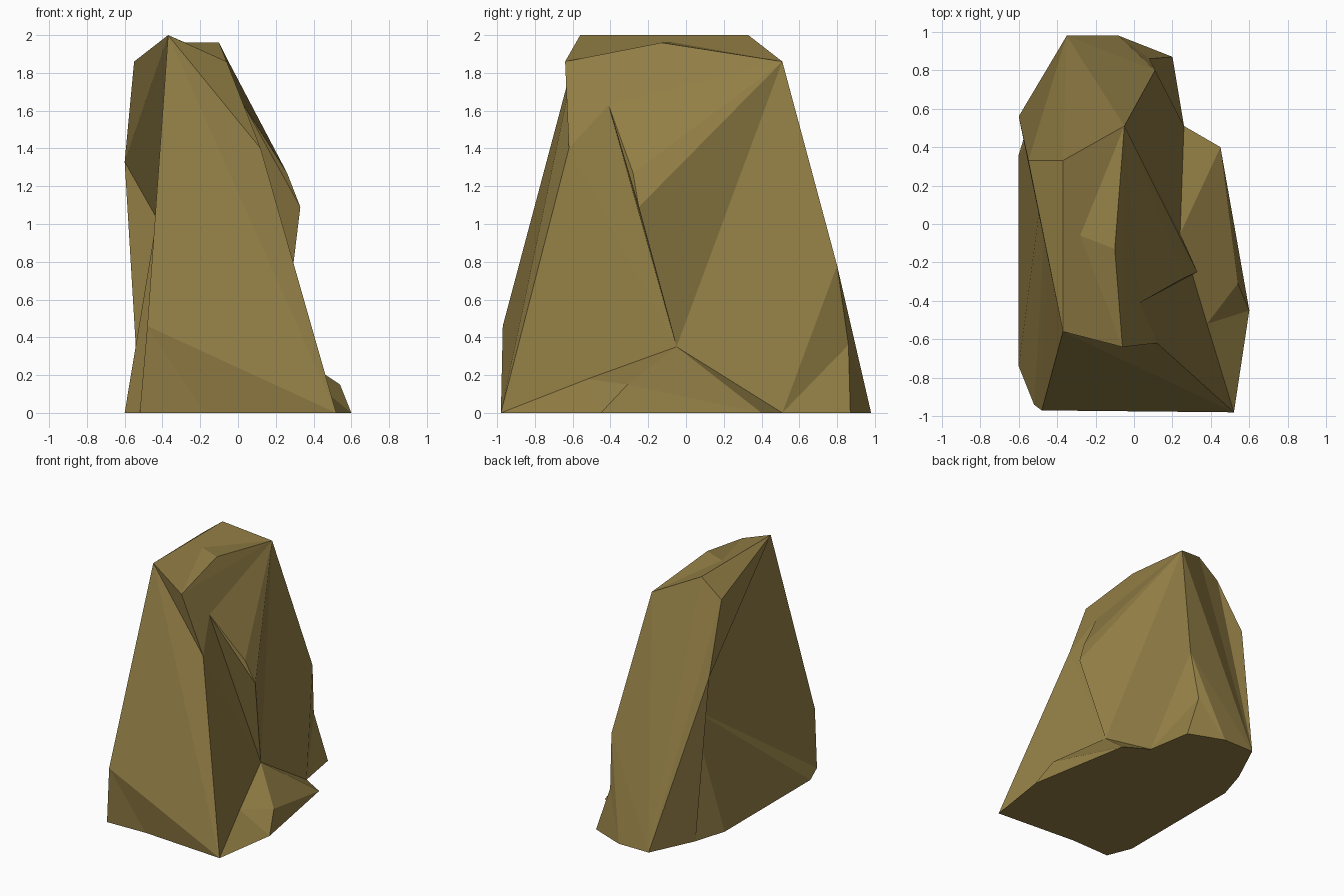
import bpy
import bmesh

cube = bpy.data.objects.get("Cube")
if cube:
    bpy.data.objects.remove(cube, do_unlink=True)

bm = bmesh.new()


def point(x, y, z=0):
    return bm.verts.new((x, y, z))


def fan(hub, *rim):
    # Flat facets spreading from one corner of the rock
    for start, end in zip(rim, rim[1:]):
        bm.faces.new((hub, start, end))


# Crown corners
ridge_front = point(-.37, -.56, 2)
ridge_back = point(-.37, .33, 2)
peak_back = point(-.05, .51, 1.86)
peak_front = point(-.06, -.64, 1.86)
chip_inner = point(-.28, -.06, 1.96)
chip_outer = point(-.1, -.13, 1.96)
shoulder = point(-.55, .33, 1.86)

# Flank corners and the folded left side
brow = point(.12, -.62, 1.4)
cheek = point(-.48, -.97, .46)
fold_top = point(.03, -.41, 1.63)
fold_lip = point(.26, -.28, 1.27)
fold_nose = point(.33, -.25, 1.09)
fold_foot = point(.24, -.05, .35)
back_bulge = point(.11, .8, .78)
back_dent = point(.08, .86, .36)
side_rim = point(-.6, .56, 1.33)
side_hollow = point(-.43, .55, 1.03)

# Low ledge
ledge_inner = point(.38, -.52, .18)
ledge_outer = point(.54, -.31, .15)

# Outline on the ground
base_front_right = point(-.52, -.94)
base_front_mid = point(-.18, -.93)
base_front_left = point(.52, -.98)
base_toe = point(.6, -.45)
base_left = point(.45, .4)
base_notch = point(.26, .51)
base_heel = point(.2, .87)
base_back_left = point(-.08, .98)
base_back_right = point(-.35, .98)
base_rim = point(-.52, .62)
base_hollow = point(-.6, .36)
base_right = point(-.6, -.74)

# Chipped crown
fan(chip_inner, peak_front, ridge_front, ridge_back, peak_back,
    chip_outer, peak_front)

# Left and back slopes below the peak
fan(peak_back, chip_outer, peak_front, fold_top, fold_lip, fold_nose,
    fold_foot, back_bulge, base_back_right, ridge_back)

# Front and right slopes below the ridge
fan(ridge_front, peak_front, brow, base_front_left, cheek, side_hollow,
    side_rim, shoulder, ridge_back)
fan(base_front_mid, base_front_left, cheek, base_front_right)

# Overhang and ledge on the left
fan(fold_top, peak_front, brow, fold_foot, fold_nose, fold_lip)
fan(fold_foot, brow, base_front_left, ledge_inner, ledge_outer,
    base_left, base_notch, back_bulge)
fan(base_toe, base_front_left, ledge_inner, ledge_outer, base_left)

# Back
fan(back_dent, base_back_left, back_bulge, base_notch, base_heel,
    base_back_left)
fan(base_back_right, base_back_left, back_bulge)
fan(base_back_right, ridge_back, shoulder, side_rim, base_rim)

# Hollow on the right
fan(side_hollow, cheek, base_front_right, base_right, base_hollow,
    base_rim, side_rim)

# Flat underside
underside = bm.faces.new((
    base_front_right, base_front_mid, base_front_left, base_toe,
    base_left, base_notch, base_heel, base_back_left,
    base_back_right, base_rim, base_hollow, base_right))
bmesh.ops.triangulate(bm, faces=[underside])
bmesh.ops.recalc_face_normals(bm, faces=bm.faces[:])

# Stone colour
stone = bpy.data.materials.new("ochre stone")
stone.use_nodes = True
colour = (.29, .21, .06, 1)
stone.diffuse_color = colour
shader = stone.node_tree.nodes["Principled BSDF"]
shader.inputs["Base Color"].default_value = colour

# Boulder
mesh = bpy.data.meshes.new("boulder")
bm.to_mesh(mesh)
bm.free()
mesh.materials.append(stone)
boulder = bpy.data.objects.new("boulder", mesh)
bpy.context.collection.objects.link(boulder)
